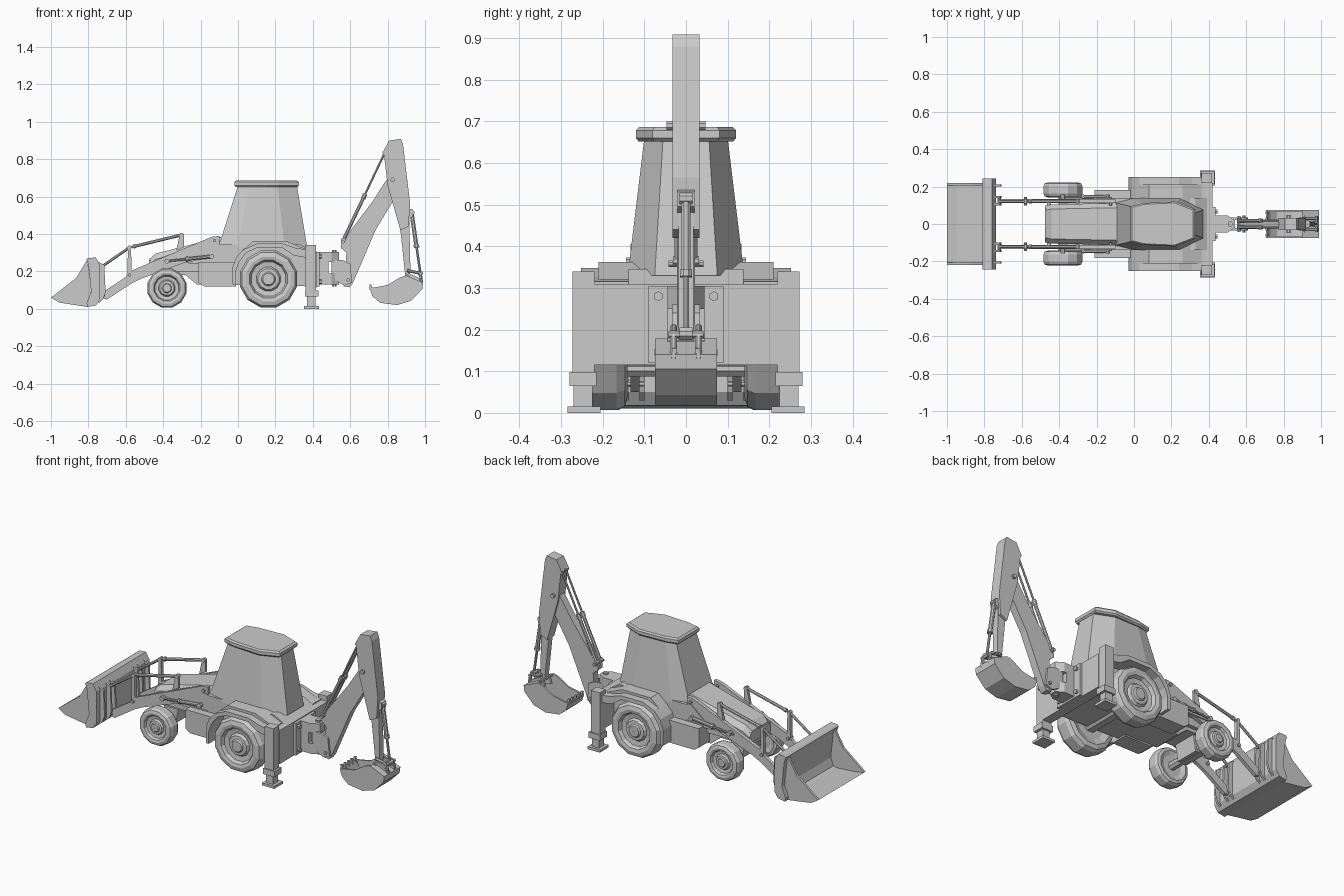
import bpy, bmesh, math
from mathutils import Vector


def finish(name, bm):
    bmesh.ops.recalc_face_normals(bm, faces=bm.faces)
    me = bpy.data.meshes.new(name)
    bm.to_mesh(me)
    bm.free()
    ob = bpy.data.objects.new(name, me)
    bpy.context.collection.objects.link(ob)
    return ob


def loft(name, rings, caps=True, loop=False):
    bm = bmesh.new()
    vs = [[bm.verts.new(p) for p in r] for r in rings]
    n = len(vs[0])
    pairs = list(zip(vs, vs[1:])) + ([(vs[-1], vs[0])] if loop else [])
    for a, b in pairs:
        for i in range(n):
            j = (i + 1) % n
            bm.faces.new((a[i], a[j], b[j], b[i]))
    if caps:
        bm.faces.new(vs[0])
        bm.faces.new(vs[-1])
    return finish(name, bm)


def prof(name, pts, y0, y1):
    """Extrude an x-z outline between two y values."""
    return loft(name, [[(x, y, z) for x, z in pts] for y in (y0, y1)])


def prof2(name, pts, y0, y1):
    for s, side in ((1, "left"), (-1, "right")):
        prof(f"{name}_{side}", pts, s * y0, s * y1)


def rect(x0, x1, z0, z1):
    return [(x0, z0), (x1, z0), (x1, z1), (x0, z1)]


def rod(name, p, q, r, n=8):
    p, q = Vector(p), Vector(q)
    rot = (q - p).to_track_quat('Z', 'Y')
    circ = [rot @ Vector((r * math.cos(t), r * math.sin(t), 0))
            for t in [2 * math.pi * (i + .5) / n for i in range(n)]]
    return loft(name, [[c + e for c in circ] for e in (p, q)])


def pin(name, x, z, w, r=.009, y=0):
    rod(name, (x, y - w, z), (x, y + w, z), r)


def ram(name, a, b, y, r, split=.55):
    a, b = Vector((a[0], y, a[1])), Vector((b[0], y, b[1]))
    m = a.lerp(b, split)
    rod(name + "_barrel", a, m, r)
    rod(name + "_collar", m - (b - a) * .02, m + (b - a) * .03, r * 1.35)
    rod(name + "_piston", m, b, r * .6)
    for e in (a, b):
        pin(name + "_eye", e.x, e.z, r * 1.3, r * 1.3, y)


def outline(pts, z):
    """Symmetric x-y outline from its +y half."""
    return [(x, y, z) for x, y in pts] + [(x, -y, z) for x, y in reversed(pts)]


def wheel(name, x, r, yi, yo, s, n):
    w = yo - yi
    sec = [(.55, .12), (.78, 0), (.93, .06), (1, .25), (1, .75), (.93, .94), (.78, 1), (.66, .96),
           (.60, .78), (.42, .74), (.36, .88), (.24, .90), (.20, .98), (.01, .98), (.01, .12)]
    rings = []
    for k, d in sec:
        rings.append([(x + k * r * math.cos(t), s * (yi + d * w), r * .97 + .006 + k * r * math.sin(t))
                      for t in [2 * math.pi * (i + .5) / n for i in range(n)]])
    loft(name, rings, caps=False, loop=True)


# Wheels and axles
for s, side in ((1, "left"), (-1, "right")):
    wheel("front_wheel_" + side, -.38, .108, .143, .222, s, 12)
    wheel("rear_wheel_" + side, .163, .158, .14, .248, s, 12)
rod("front_axle", (-.38, -.16, .11), (-.38, .16, .11), .025)
prof("front_axle_beam", [(-.43, .2), (-.41, .09), (-.35, .09), (-.33, .2)], -.07, .07)
rod("rear_axle", (.163, -.16, .158), (.163, .16, .158), .05)

# Chassis, body and side tanks
prof("chassis", [(-.47, .18), (-.28, .18), (-.22, .13), (.4, .12), (.4, .26), (-.47, .26)], -.085, .085)
prof("cab_base", [(-.10, .13), (.39, .12), (.39, .31), (.33, .345), (-.10, .345)], -.138, .138)
prof2("side_tank", [(-.21, .14), (-.18, .12), (-.01, .12), (-.01, .25), (-.21, .25)], .08, .182)
prof2("running_rail", rect(-.40, -.1, .245, .257), .09, .14)


# Hood with chamfered top edges
def hood_ring(x, y, z):
    return [(x, -y, .2), (x, -y, z - .03), (x, -y + .025, z), (x, y - .025, z), (x, y, z - .03), (x, y, .2)]


loft("hood", [hood_ring(-.475, .098, .265), hood_ring(-.44, .105, .295), hood_ring(-.09, .112, .385)])

# Cab and roof
loft("cab", [outline([(-.105, .115), (0, .14), (.25, .14), (.37, .075)], .33),
             outline([(.0, .09), (.06, .1), (.21, .1), (.315, .055)], .66)])
roof = [(-.02, .095), (.05, .112), (.22, .12), (.325, .08)]


def scaled(k, z):
    return outline([(.15 + (x - .15) * k, y * k) for x, y in roof], z)


loft("roof", [scaled(.95, .652), scaled(1, .66), scaled(1, .678), scaled(.94, .686)])

# Fenders
arch = [(-.03, .13), (-.03, .22), (-.01, .275), (.03, .318), (.10, .348), (.24, .348), (.31, .325), (.38, .315),
        (.38, .27), (.30, .285), (.24, .325), (.10, .325), (.045, .30), (.005, .25), (-.012, .2), (-.012, .13)]
prof2("fender", arch, .10, .252)
prof2("fender_top", [(.02, .31), (.08, .362), (.26, .362), (.36, .32), (.3, .32), (.1, .335)], .08, .21)

# Rear frame and stabilizers
prof("rear_frame", rect(.365, .42, .115, .31), -.22, .22)
prof("rear_mount_plate", rect(.42, .435, .12, .305), -.09, .09)
for s, side in ((1, "left"), (-1, "right")):
    for part, x0, x1, z0, z1, y0, y1 in (("column", .362, .418, .09, .34, .22, .273),
                                         ("collar", .357, .43, .065, .098, .215, .28),
                                         ("leg", .37, .415, .015, .07, .225, .27),
                                         ("foot", .353, .432, 0, .015, .205, .285)):
        prof(f"stabilizer_{part}_{side}", rect(x0, x1, z0, z1), s * y0, s * y1)
    for z in (.145, .28):
        rod("mount_bolt_" + side, (.43, s * .067, z), (.447, s * .067, z), .012, 6)

# Swing bracket and kingpost
for z0, z1 in ((.25, .305), (.13, .19)):
    loft("swing_bracket", [outline([(.43, .045), (.5, .045), (.54, .02)], z) for z in (z0, z1)])
prof("swing_block", rect(.43, .485, .13, .305), -.045, .045)
rod("swing_pin", (.515, 0, .12), (.515, 0, .315), .014)
prof2("kingpost_plate", [(.50, .16), (.57, .125), (.61, .14), (.6, .24), (.56, .26), (.5, .26)], .022, .034)

# Boom
prof("boom", [(.565, .12), (.598, .115), (.615, .14), (.735, .42), (.855, .62), (.865, .7), (.84, .72), (.80, .70),
              (.72, .575), (.55, .35), (.55, .325), (.58, .3)], -.022, .022)
pin("boom_foot_pin", .588, .155, .045)
pin("boom_head_pin", .826, .69, .047, .012)
pin("boom_ram_pin", .562, .358, .042)

# Dipper stick and its rams
prof("stick_upper", [(.778, .845), (.808, .9), (.87, .908), (.882, .88), (.92, .565), (.912, .44), (.868, .42),
                     (.80, .66)], -.033, .033)
prof("stick_lower", [(.862, .48), (.915, .5), (.922, .2), (.912, .165), (.895, .17)], -.018, .018)
for y in (-.018, .018):
    ram("stick_ram", (.562, .365), (.785, .835), y, .010, .5)
ram("bucket_ram", (.928, .515), (.975, .19), 0, .012)
prof("bucket_ram_lug", [(.90, .54), (.935, .53), (.935, .495), (.9, .47)], -.02, .02)
for y in (-.03, .03):
    rod("bucket_link", (.975, y, .19), (.905, y, .205), .009)
    rod("bucket_lever", (.975, y, .19), (.982, y, .13), .009)
pin("link_pin", .975, .188, .042)
pin("stick_end_pin", .908, .17, .045)

# Digging bucket: curved shell, cheeks and teeth
back = [(.705, .11), (.718, .068), (.76, .032), (.85, .02), (.925, .043), (.985, .105), (.99, .14), (.9, .178)]
inner = [(.9, .165), (.972, .133), (.968, .11), (.918, .058), (.85, .036), (.765, .046), (.73, .075), (.715, .112)]
prof("digging_bucket_shell", back + inner, -.074, .074)
prof2("digging_bucket_cheek", back + [(.87, .17), (.80, .128), (.75, .118)], .064, .074)
prof2("digging_bucket_ear", [(.88, .14), (.985, .12), (.99, .155), (.915, .19), (.895, .185)], .022, .034)
for i in range(5):
    y = -.06 + i * .03
    prof("bucket_tooth", [(.704, .10), (.722, .10), (.712, .132), (.702, .13)], y - .006, y + .006)

# Loader bucket
prof("loader_bucket_floor", [(-1, .06), (-.955, .033), (-.805, .01), (-.76, .02), (-.77, .06), (-.82, .04),
                             (-.95, .05)], -.218, .218)
prof("loader_bucket_back", [(-.81, .265), (-.80, .235), (-.785, .09), (-.81, .03), (-.805, .01), (-.76, .018),
                            (-.738, .05), (-.738, .235), (-.76, .274), (-.80, .272)], -.243, .243)
prof2("loader_bucket_cheek", [(-1, .06), (-.955, .033), (-.8, .01), (-.785, .1), (-.805, .265), (-.865, .165)],
      .205, .218)

# Loader arms, levers, rams and towers
for y in (.1, .138, .2):
    prof2("coupler_plate", [(-.745, .03), (-.722, .05), (-.708, .09), (-.715, .235), (-.745, .25)], y, y + .012)
prof2("loader_arm", [(-.10, .39), (-.14, .385), (-.58, .20), (-.60, .17), (-.73, .085), (-.72, .055), (-.7, .05),
                     (-.57, .135), (-.52, .16), (-.1, .315)], .112, .133)
prof2("loader_tower", [(-.26, .24), (-.1, .24), (-.1, .35), (-.13, .35)], .1, .138)
prof2("ram_lug", [(-.33, .31), (-.29, .33), (-.29, .40), (-.31, .405)], .115, .13)
prof2("bell_crank", [(-.588, .335), (-.572, .335), (-.568, .16), (-.592, .16)], .112, .133)
for s in (1, -1):
    y = s * .122
    ram("tilt_ram", (-.303, .395), (-.58, .328), y, .009, .9)
    rod("tilt_link", (-.58, y, .328), (-.722, y, .23), .008)
    ram("lift_ram", (-.14, .28), (-.38, .255), s * .145, .010)
    for x, z in ((-.722, .23), (-.72, .07), (-.58, .18), (-.125, .365)):
        pin("loader_pin", x, z, .022, .009, y)
prof("loader_cross_tube", rect(-.465, -.445, .225, .245), -.12, .12)
